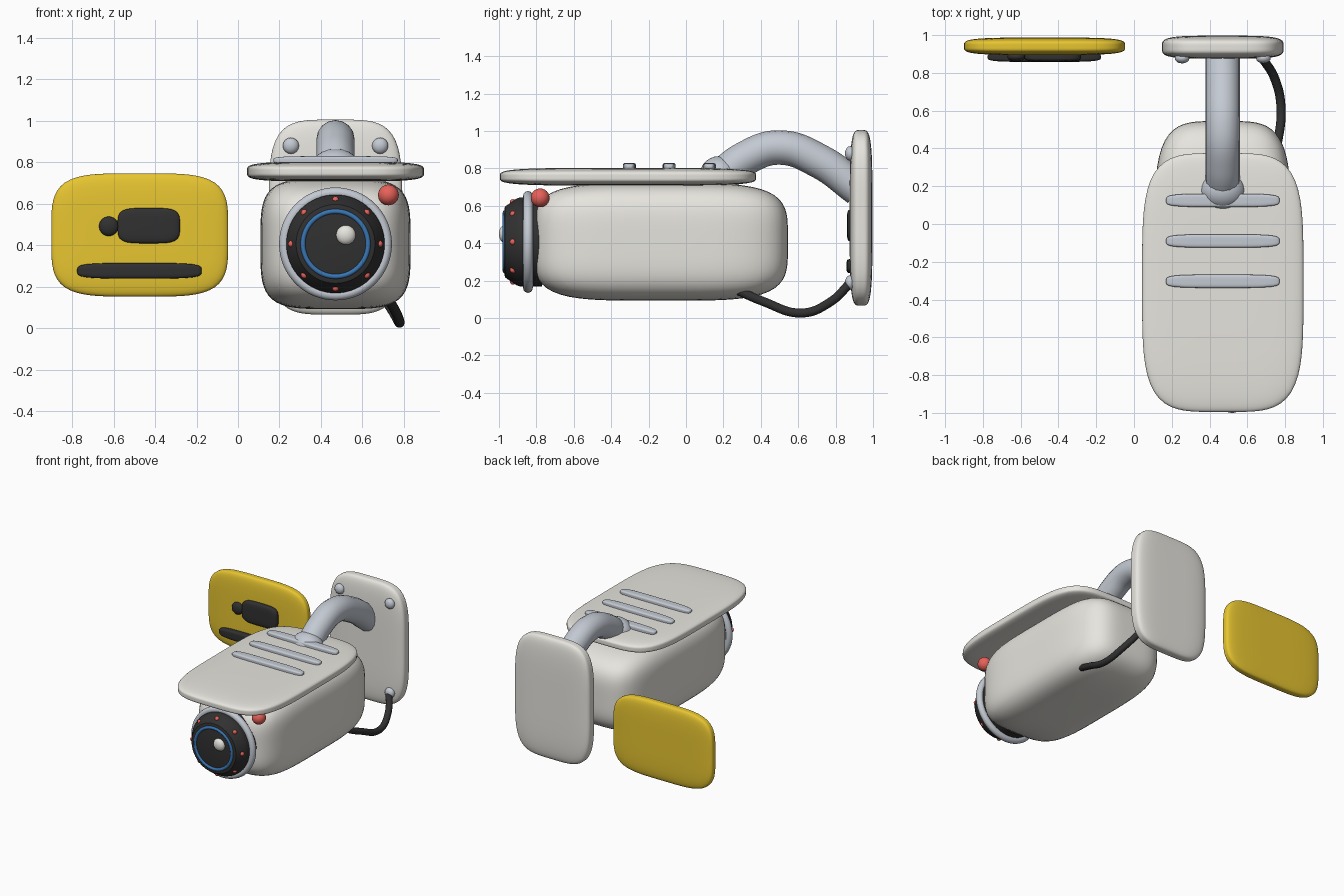
import bpy, bmesh, math
from mathutils import Vector, Matrix

if "Cube" in bpy.data.objects:
    bpy.data.objects.remove(bpy.data.objects["Cube"])


def mat(name, r, g, b):
    m = bpy.data.materials.new(name)
    m.diffuse_color = (r, g, b, 1)
    m.use_nodes = True
    m.node_tree.nodes["Principled BSDF"].inputs["Base Color"].default_value = m.diffuse_color
    return m


WHITE = mat("shell_white", 0.80, 0.78, 0.73)
STEEL = mat("steel", 0.55, 0.59, 0.65)
BLACK = mat("black", 0.03, 0.03, 0.03)
YELLOW = mat("yellow", 0.80, 0.56, 0.03)
BLUE = mat("blue", 0.04, 0.18, 0.45)
RED = mat("red", 0.80, 0.12, 0.10)


def finish(name, bm, material):
    bmesh.ops.recalc_face_normals(bm, faces=bm.faces)
    me = bpy.data.meshes.new(name)
    bm.to_mesh(me)
    bm.free()
    ob = bpy.data.objects.new(name, me)
    bpy.context.collection.objects.link(ob)
    me.materials.append(material)
    me.shade_smooth()
    return ob


def pillow(name, lo, hi, material, n=4.2, cuts=23):
    """Soft box filling the bounds lo..hi."""
    lo, hi = Vector(lo), Vector(hi)
    c, h = (lo + hi) / 2, (hi - lo) / 2
    bm = bmesh.new()
    bmesh.ops.create_cube(bm, size=2)
    bmesh.ops.subdivide_edges(bm, edges=bm.edges[:], cuts=cuts, use_grid_fill=True)
    for v in bm.verts:
        p = Vector([math.tan(a * math.pi / 4) for a in v.co])
        p /= sum(abs(a) ** n for a in p) ** (1 / n)
        v.co = Vector([c[i] + p[i] * h[i] for i in range(3)])
    return finish(name, bm, material)


def ball(name, c, r, material, seg=24):
    bm = bmesh.new()
    bmesh.ops.create_uvsphere(bm, u_segments=seg, v_segments=seg // 2, radius=1,
                              matrix=Matrix.Translation(c) @ Matrix.Diagonal((*r, 1)))
    return finish(name, bm, material)


def lathe(name, c, profile, material, closed=False, seg=64):
    """Spin (radius, y) points round the y axis through c."""
    bm = bmesh.new()
    rings = []
    for k in range(seg):
        a = 2 * math.pi * k / seg
        rings.append([bm.verts.new((c[0] + r * math.cos(a), c[1] + y, c[2] + r * math.sin(a)))
                      for r, y in profile])
    m = len(profile)
    for k in range(seg):
        p, q = rings[k], rings[(k + 1) % seg]
        for i in range(m if closed else m - 1):
            j = (i + 1) % m
            bm.faces.new((p[i], p[j], q[j], q[i]))
    if not closed:
        bm.faces.new([r[0] for r in rings])
        bm.faces.new([r[-1] for r in rings])
    ob = finish(name, bm, material)
    bpy.ops.object.select_all(action='DESELECT')
    bpy.context.view_layer.objects.active = ob
    ob.select_set(True)
    bpy.ops.object.shade_smooth_by_angle(angle=math.radians(35))
    return ob


def ring(name, c, major, minor, material):
    pts = [(major + minor * math.cos(t * math.pi / 6), minor * math.sin(t * math.pi / 6))
           for t in range(12)]
    return lathe(name, c, pts, material, closed=True)


def tube(name, pts, r, material):
    cu = bpy.data.curves.new(name, 'CURVE')
    cu.dimensions = '3D'
    cu.bevel_depth, cu.bevel_resolution, cu.resolution_u = r, 6, 12
    cu.use_fill_caps = True
    s = cu.splines.new('BEZIER')
    s.bezier_points.add(len(pts) - 1)
    for b, p in zip(s.bezier_points, pts):
        b.co = p
        b.handle_left_type = b.handle_right_type = 'AUTO'
    cu.materials.append(material)
    ob = bpy.data.objects.new(name, cu)
    bpy.context.collection.objects.link(ob)
    bpy.ops.object.select_all(action='DESELECT')
    bpy.context.view_layer.objects.active = ob
    ob.select_set(True)
    bpy.ops.object.convert(target='MESH')


CX, CZ = 0.47, 0.407   # camera axis

# Housing, sun hood and hood vents
pillow("housing", (0.108, -0.815, 0.093), (0.832, 0.545, 0.722), WHITE)
pillow("sun_hood", (0.043, -0.995, 0.708), (0.897, 0.375, 0.803), WHITE)
for i, y in enumerate((0.125, -0.09, -0.303)):
    pillow(f"hood_vent_{i}", (0.17, y - 0.035, 0.79), (0.77, y + 0.035, 0.83), STEEL, cuts=11)

# Lens barrel, rings, glint and ring of small lights
lathe("lens_barrel", (CX, 0, CZ),
      [(0.18, -0.97), (0.19, -0.967), (0.232, -0.905), (0.237, -0.89), (0.237, -0.77)], BLACK)
ring("lens_bezel", (CX, -0.845, CZ), 0.246, 0.026, STEEL)
ring("lens_blue_ring", (CX, -0.968, CZ), 0.157, 0.012, BLUE)
ball("lens_glint", (0.52, -0.97, 0.45), (0.047, 0.03, 0.047), WHITE)
for k in range(8):
    a = k * math.pi / 4
    ball(f"infrared_light_{k}", (CX + 0.212 * math.cos(a), -0.925, CZ + 0.212 * math.sin(a)),
         (0.017, 0.017, 0.017), RED, 12)
ball("status_light", (0.725, -0.78, 0.643), (0.05, 0.05, 0.05), RED)

# Wall plate with screws
pillow("wall_plate", (0.148, 0.875, 0.066), (0.792, 0.997, 1.006), WHITE)
for x in (0.255, 0.685):
    for z in (0.19, 0.88):
        ball("plate_screw", (x, 0.878, z), (0.039, 0.028, 0.039), STEEL, 16)

# Bracket arm, joint and cable
tube("bracket_arm", [(CX, 0.92, 0.69), (CX, 0.72, 0.835), (CX, 0.5, 0.912),
                     (CX, 0.31, 0.85), (CX, 0.17, 0.74)], 0.092, STEEL)
ball("arm_joint", (CX, 0.178, 0.768), (0.12, 0.104, 0.098), STEEL)
tube("cable", [(0.71, 0.25, 0.16), (0.755, 0.41, 0.09), (0.778, 0.62, 0.027),
               (0.745, 0.77, 0.085), (0.675, 0.885, 0.195)], 0.024, BLACK)

# Warning sign with camera pictogram
pillow("sign_board", (-0.9, 0.895, 0.153), (-0.047, 0.987, 0.747), YELLOW)
pillow("sign_camera_body", (-0.58, 0.86, 0.41), (-0.28, 0.91, 0.58), BLACK, cuts=11)
ball("sign_camera_lens", (-0.623, 0.885, 0.492), (0.047, 0.025, 0.047), BLACK)
pillow("sign_bar", (-0.775, 0.858, 0.24), (-0.175, 0.91, 0.315), BLACK, cuts=11)
